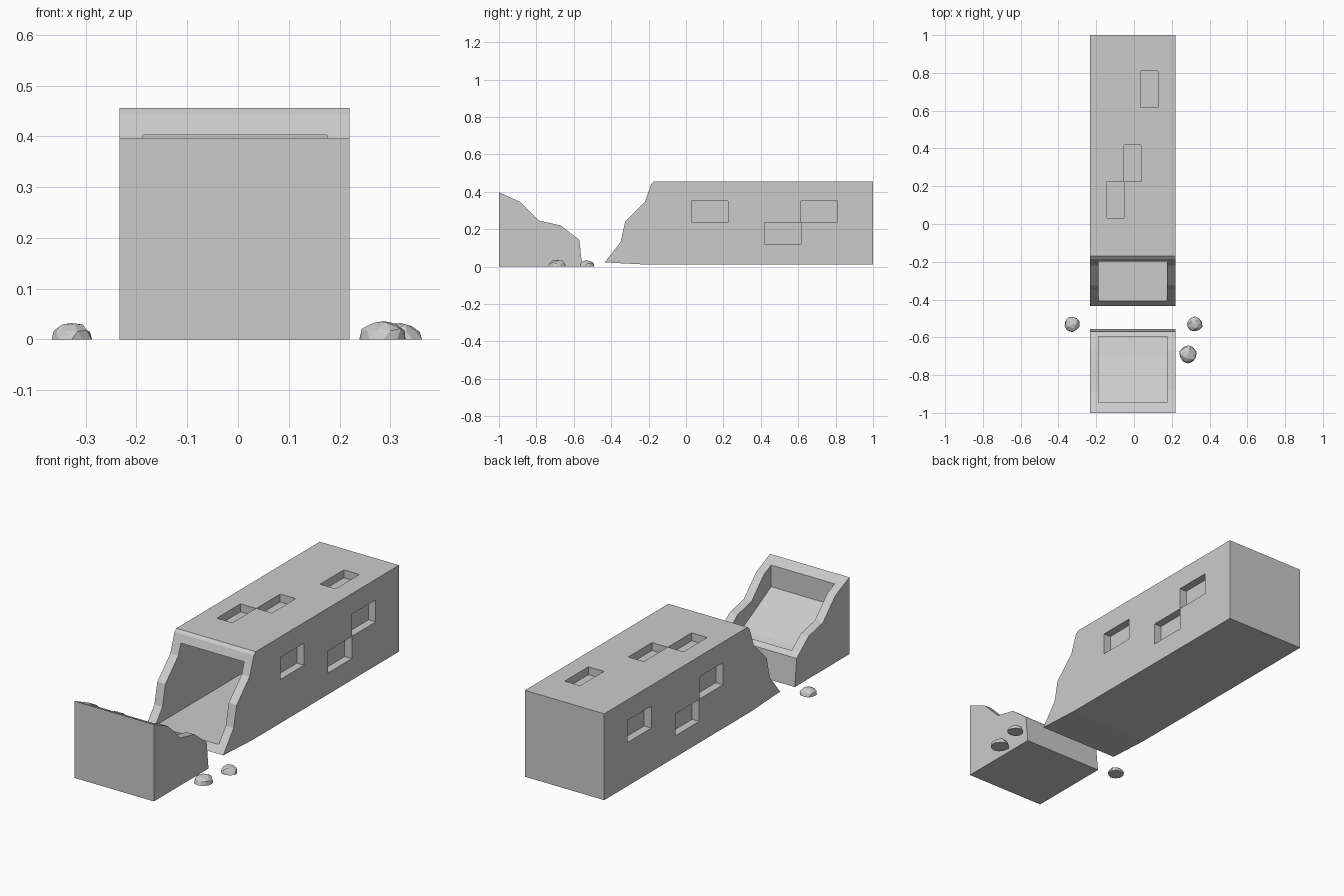
import bpy, bmesh, random
from mathutils import Vector

if "Cube" in bpy.data.objects:
    bpy.data.objects.remove(bpy.data.objects["Cube"])

random.seed(4)
X0, X1 = -0.233, 0.22      # outer width
I0, I1 = -0.187, 0.175     # inner width


def make_object(name, bm):
    bmesh.ops.recalc_face_normals(bm, faces=bm.faces)
    mesh = bpy.data.meshes.new(name)
    bm.to_mesh(mesh)
    bm.free()
    ob = bpy.data.objects.new(name, mesh)
    bpy.context.collection.objects.link(ob)
    return ob


def prism(name, profile, x0, x1):
    """Extrude a (y, z) side profile across x."""
    bm = bmesh.new()
    face = bm.faces.new([bm.verts.new((x0, y, z)) for y, z in profile])
    ext = bmesh.ops.extrude_face_region(bm, geom=[face])
    verts = [g for g in ext["geom"] if isinstance(g, bmesh.types.BMVert)]
    bmesh.ops.translate(bm, verts=verts, vec=(x1 - x0, 0, 0))
    return make_object(name, bm)


def boxes(name, bounds):
    bm = bmesh.new()
    for lo, hi in bounds:
        lo, hi = Vector(lo), Vector(hi)
        cube = bmesh.ops.create_cube(bm, size=1)["verts"]
        bmesh.ops.scale(bm, verts=cube, vec=hi - lo)
        bmesh.ops.translate(bm, verts=cube, vec=(lo + hi) / 2)
    return make_object(name, bm)


def cut(target, cutter):
    cutter.hide_render = True
    mod = target.modifiers.new("cut", "BOOLEAN")
    mod.operation, mod.solver, mod.object = "DIFFERENCE", "EXACT", cutter
    bpy.context.view_layer.objects.active = target
    bpy.ops.object.modifier_apply(modifier=mod.name)
    bpy.data.objects.remove(cutter)


# Long broken block, hollow from its ragged front end
block = prism("long_hollow_block", [
    (-0.435, 0.022), (-0.35, 0.13), (-0.325, 0.24), (-0.22, 0.345),
    (-0.185, 0.443), (-0.17, 0.456), (1, 0.456), (1, 0.01), (-0.2, 0.01)], X0, X1)
cut(block, boxes("cavity_cutter", [((I0, -0.6, 0.056), (I1, 0.955, 0.403))]))

# Shallow window recesses on both sides and the top
D, G = 0.041, 0.0006
recesses = []
side = {1: [(0.03, 0.235), (0.42, 0.12), (0.615, 0.235)],
        -1: [(0.03, 0.235), (0.225, 0.12), (0.615, 0.235)]}
for s, spots in side.items():
    a, b = (X1 - D, X1 + 0.1) if s > 0 else (X0 - 0.1, X0 + D)
    for y, z in spots:
        recesses.append(((a, y + G, z + G), (b, y + 0.195 - G, z + 0.115 - G)))
for x, y in [(-0.143, 0.03), (-0.053, 0.225), (0.037, 0.615)]:
    recesses.append(((x + G, y + G, 0.456 - D), (x + 0.09 - G, y + 0.195 - G, 0.6)))
cut(block, boxes("recess_cutter", recesses))

# Broken-off front end with a sloping hollow
stub = prism("broken_front_end", [
    (-1, 0), (-1, 0.397), (-0.885, 0.345), (-0.785, 0.245),
    (-0.67, 0.22), (-0.57, 0.142), (-0.555, 0)], X0, X1)
cut(stub, prism("hollow_cutter", [
    (-0.945, 0.6), (-0.945, 0.26), (-0.7, 0.13), (-0.595, 0.1), (-0.595, 0.6)], I0, I1))

# Loose rubble
for i, (x, y, r) in enumerate([(-0.328, -0.53, 0.042), (0.322, -0.53, 0.042),
                               (0.287, -0.69, 0.049)]):
    bm = bmesh.new()
    bmesh.ops.create_icosphere(bm, subdivisions=2, radius=1)
    for v in bm.verts:
        k = random.uniform(0.9, 1.03) * r
        v.co = Vector((x + v.co.x * k, y + v.co.y * k, v.co.z * k * 0.82))
    cutres = bmesh.ops.bisect_plane(
        bm, geom=bm.verts[:] + bm.edges[:] + bm.faces[:],
        plane_co=(0, 0, 0), plane_no=(0, 0, -1), clear_outer=True)
    rim = [e for e in cutres["geom_cut"] if isinstance(e, bmesh.types.BMEdge)]
    bmesh.ops.holes_fill(bm, edges=rim)
    bmesh.ops.dissolve_limit(bm, angle_limit=0.25, verts=bm.verts, edges=bm.edges)
    make_object(f"rubble_{i + 1}", bm)
